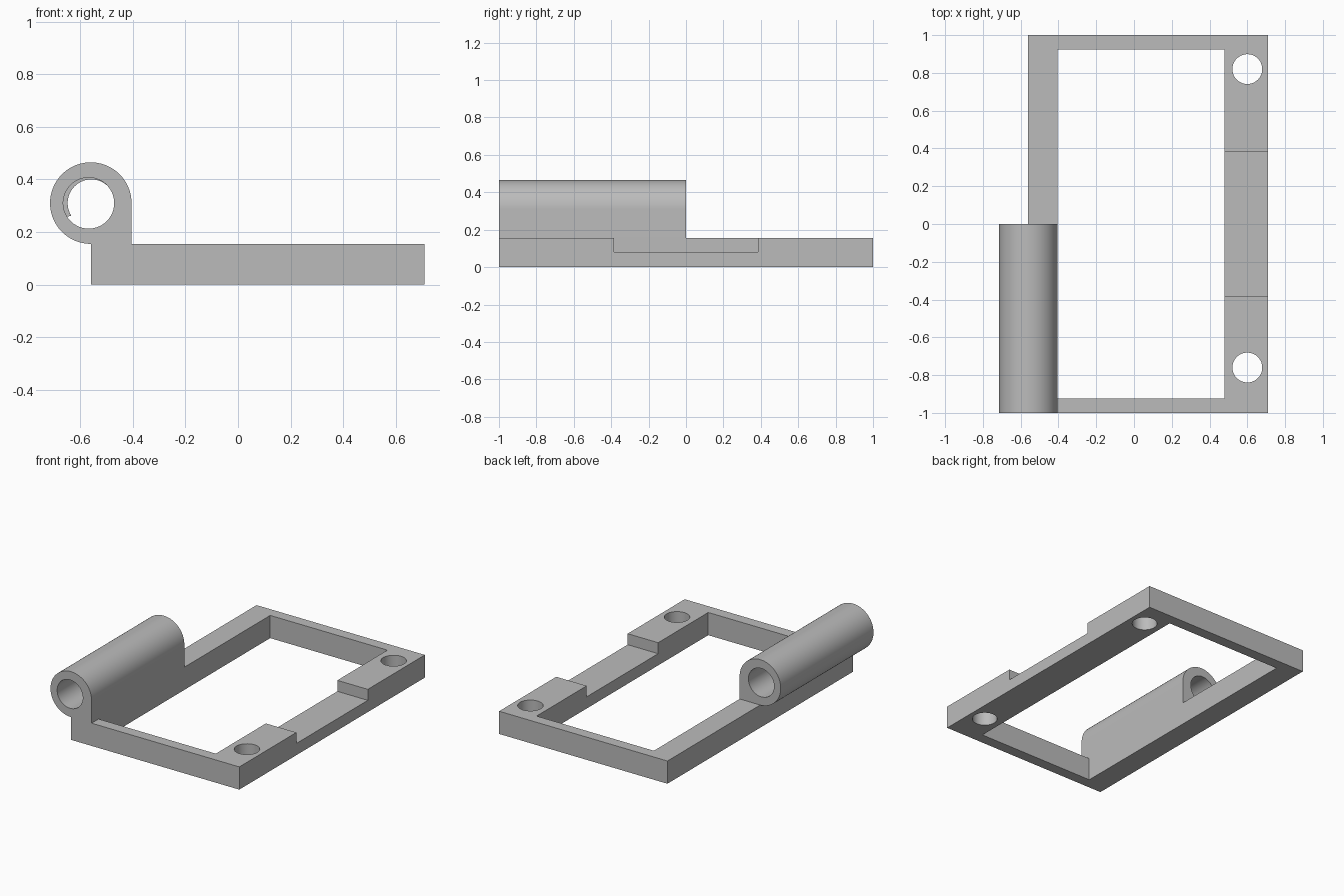
import bpy, bmesh
from math import cos, sin, radians

if "Cube" in bpy.data.objects:
    bpy.data.objects.remove(bpy.data.objects["Cube"])

grey = bpy.data.materials.new("plain grey")
grey.use_nodes = True
colour = (0.5, 0.5, 0.5, 1)
grey.diffuse_color = colour
grey.node_tree.nodes["Principled BSDF"].inputs["Base Color"].default_value = colour

LEFT, INNER, RIGHT, RAIL = -0.56, -0.405, 0.71, 0.48   # frame x positions
TOP = 0.155                                           # frame height
AXIS_Z, RADIUS = 0.31, 0.155                          # hinge barrel


def arc(cx, cy, r, start, end, steps):
    angles = [radians(start + (end - start) * i / steps) for i in range(steps + 1)]
    return [(cx + r * cos(a), cy + r * sin(a)) for a in angles]


def prism(name, points, low, high, axis):
    """Extrude a closed profile along y (points are x, z) or z (points are x, y)."""
    place = (lambda p, d: (p[0], d, p[1])) if axis == "y" else (lambda p, d: (p[0], p[1], d))
    bm = bmesh.new()
    ends = [[bm.verts.new(place(p, d)) for p in points] for d in (low, high)]
    bm.faces.new(ends[0])
    bm.faces.new(ends[1])
    for i in range(len(points)):
        j = (i + 1) % len(points)
        bm.faces.new((ends[0][i], ends[0][j], ends[1][j], ends[1][i]))
    bmesh.ops.recalc_face_normals(bm, faces=bm.faces)
    mesh = bpy.data.meshes.new(name)
    bm.to_mesh(mesh)
    bm.free()
    mesh.materials.append(grey)
    obj = bpy.data.objects.new(name, mesh)
    bpy.context.collection.objects.link(obj)
    return obj


def block(name, x0, x1, y0, y1, z0, z1):
    return prism(name, [(x0, y0), (x1, y0), (x1, y1), (x0, y1)], z0, z1, "z")


def combine(target, tool, operation):
    mod = target.modifiers.new(operation.lower(), "BOOLEAN")
    mod.operation, mod.solver, mod.object = operation, "EXACT", tool
    bpy.context.view_layer.update()
    result = target.evaluated_get(bpy.context.evaluated_depsgraph_get())
    mesh = bpy.data.meshes.new_from_object(result)
    target.modifiers.clear()
    target.data = mesh
    bpy.data.objects.remove(tool)


def smooth(obj):
    bpy.ops.object.select_all(action="DESELECT")
    obj.select_set(True)
    bpy.context.view_layer.objects.active = obj
    bpy.ops.object.shade_smooth_by_angle(angle=radians(30))


# Rectangular frame with its hinge barrel and tangent web
frame = block("hinge_frame", LEFT, RIGHT, -1, 1, 0, TOP)
barrel = [(LEFT, 0), (INNER, 0)] + arc(LEFT, AXIS_Z, RADIUS, 0, 270, 72)
combine(frame, prism("barrel", barrel, -1, 0, "y"), "UNION")

# Window, lowered stretch of the right rail, screw holes and barrel bore
combine(frame, block("window", INNER, RAIL, -0.925, 0.925, -0.1, 0.6), "DIFFERENCE")
combine(frame, block("rail_notch", RAIL - 0.05, RIGHT + 0.1, -0.385, 0.385, 0.08, 0.3), "DIFFERENCE")
for y in (-0.76, 0.82):
    hole = arc(0.6, y, 0.079, 0, 360, 64)[:-1]
    combine(frame, prism("screw_hole", hole, -0.1, 0.3, "z"), "DIFFERENCE")
bore = arc(-0.568, AXIS_Z, 0.097, 0, 360, 72)[:-1]
combine(frame, prism("bore", bore, -1.1, 0.1, "y"), "DIFFERENCE")
smooth(frame)

# Thin crescent stop inside the bore
outer = arc(-0.568, AXIS_Z, 0.098, 40, 212, 32)
inner = arc(-0.558, AXIS_Z, 0.09, 212, 40, 32)
smooth(prism("bore_stop", outer + inner, -0.6, -0.4, "y"))
